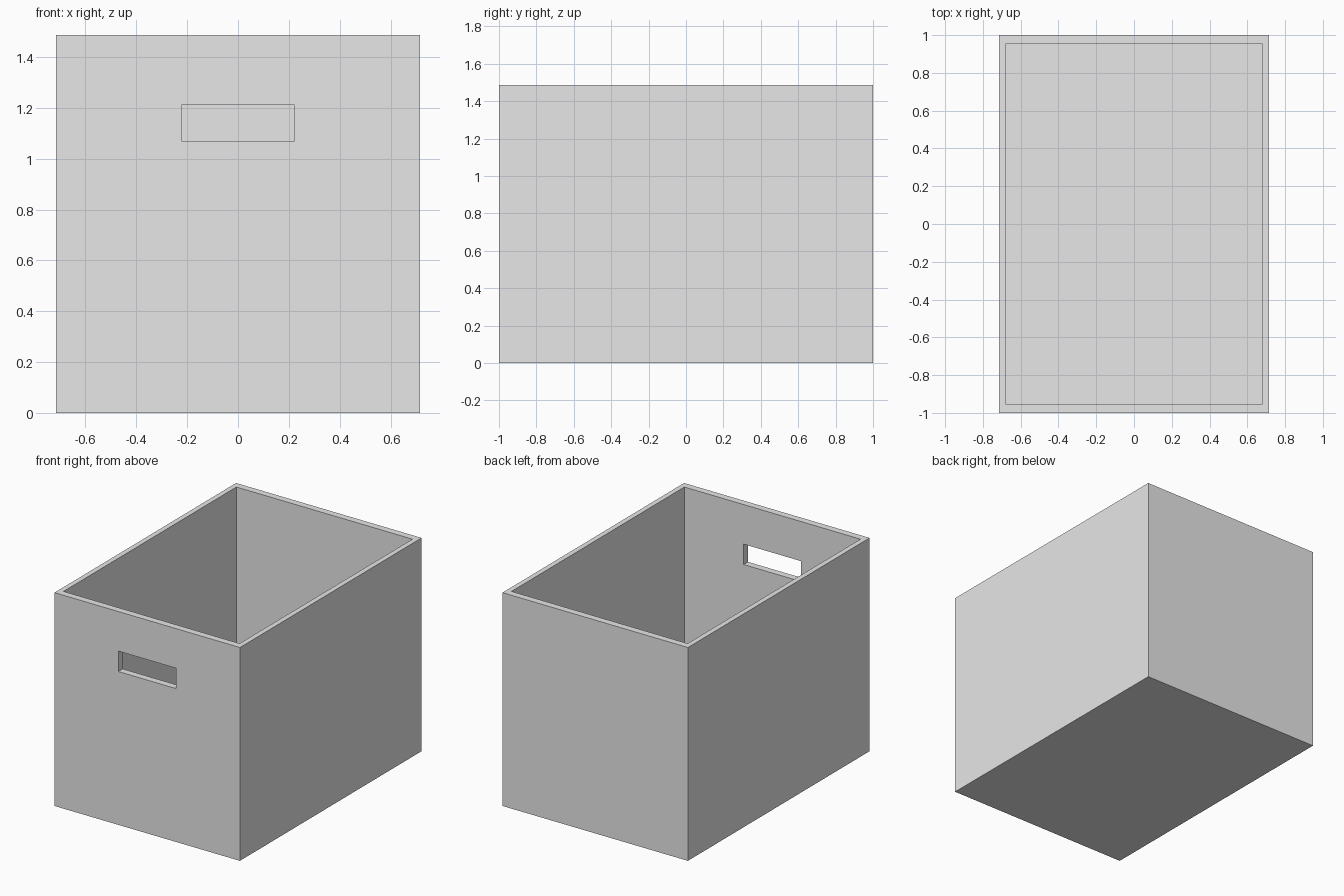
import bpy

# Remove the default cube
default = bpy.data.objects.get("Cube")
if default:
    bpy.data.objects.remove(default, do_unlink=True)

WIDTH, DEPTH, HEIGHT = 1.43, 2.0, 1.487
SIDE_WALL, END_WALL, FLOOR = 0.036, 0.048, 0.045

# Single plain grey
grey = bpy.data.materials.new("plain_grey")
grey.use_nodes = True
colour = (0.8, 0.8, 0.8, 1.0)
grey.diffuse_color = colour
grey.node_tree.nodes["Principled BSDF"].inputs["Base Color"].default_value = colour


def box(name, size, centre):
    """Axis-aligned box with its size baked into the mesh."""
    bpy.ops.mesh.primitive_cube_add(size=1, location=(0, 0, 0))
    obj = bpy.context.object
    obj.name = name
    for v in obj.data.vertices:
        v.co = [c + s * p for c, s, p in zip(centre, size, v.co)]
    obj.data.materials.append(grey)
    return obj


def cut(target, cutter):
    """Subtract the cutter from the target, then discard the cutter."""
    cutter.hide_render = True
    mod = target.modifiers.new(cutter.name, 'BOOLEAN')
    mod.operation = 'DIFFERENCE'
    mod.solver = 'EXACT'
    mod.object = cutter
    bpy.context.view_layer.objects.active = target
    bpy.ops.object.modifier_apply(modifier=mod.name)
    bpy.data.objects.remove(cutter, do_unlink=True)


# Outer body
bin_body = box("storage_bin", (WIDTH, DEPTH, HEIGHT), (0, 0, HEIGHT / 2))

# Open interior
cut(bin_body, box("interior_cutter",
                  (WIDTH - 2 * SIDE_WALL, DEPTH - 2 * END_WALL, HEIGHT),
                  (0, 0, FLOOR + HEIGHT / 2)))

# Handle slot through the front wall only
cut(bin_body, box("handle_slot_cutter", (0.444, 0.3, 0.142), (0, -DEPTH / 2, 1.14)))
